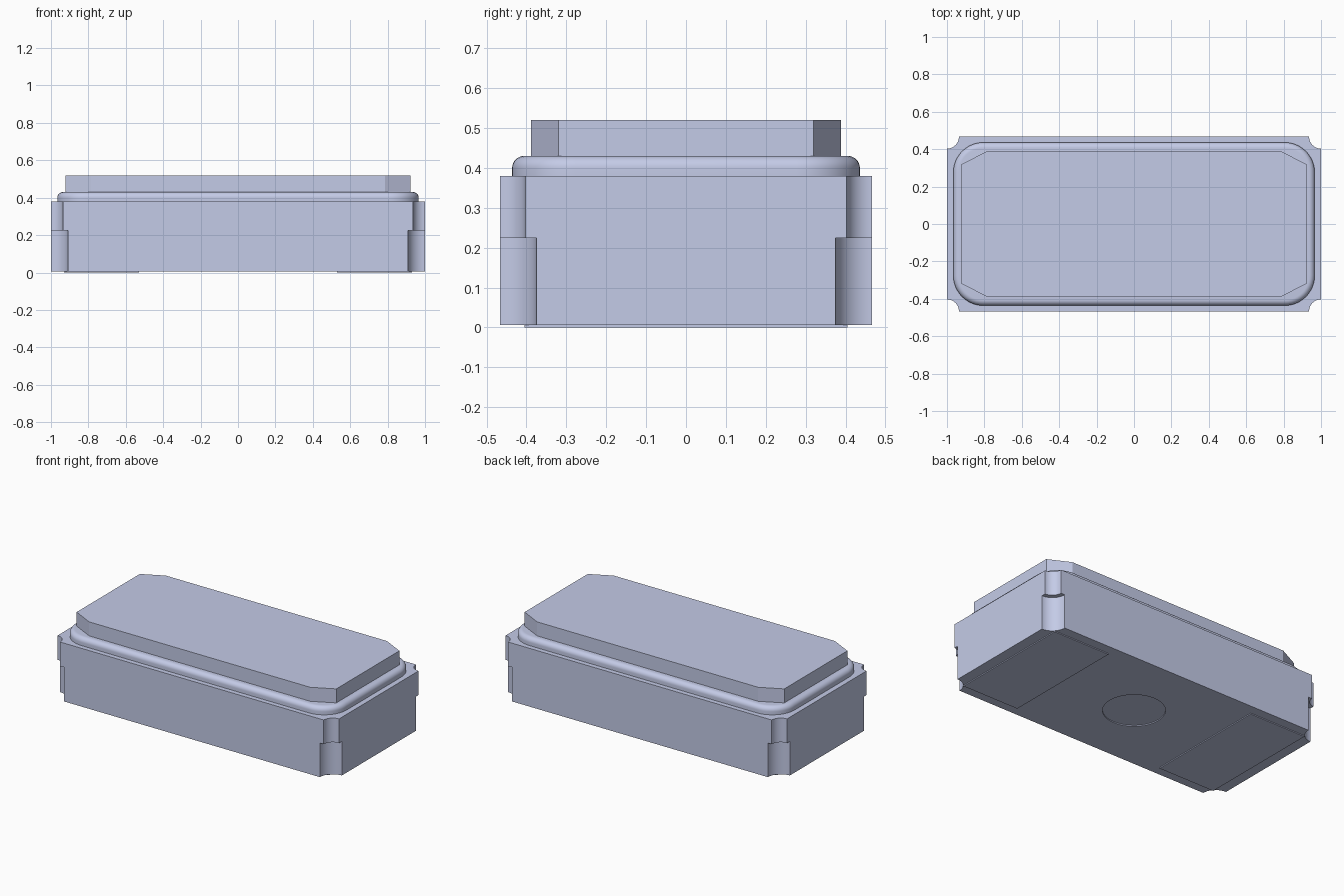
import bpy, bmesh, math

if "Cube" in bpy.data.objects:
    bpy.data.objects.remove(bpy.data.objects["Cube"], do_unlink=True)

COLOUR = (0.591, 0.638, 0.855, 1.0)
mat = bpy.data.materials.new("pale_blue_grey")
mat.use_nodes = True
mat.diffuse_color = COLOUR
mat.node_tree.nodes["Principled BSDF"].inputs["Base Color"].default_value = COLOUR


def prism(name, outline, z0, z1, fillet=0.0):
    """Extrude a counter-clockwise outline from z0 to z1, optionally rounding the top rim."""
    bm = bmesh.new()
    base = bm.faces.new([bm.verts.new((x, y, z0)) for x, y in outline])
    geom = bmesh.ops.extrude_face_region(bm, geom=[base], use_keep_orig=True)["geom"]
    top = [v for v in geom if isinstance(v, bmesh.types.BMVert)]
    bmesh.ops.translate(bm, verts=top, vec=(0, 0, z1 - z0))
    bmesh.ops.recalc_face_normals(bm, faces=bm.faces)
    if fillet:
        rim = [e for e in bm.edges if all(abs(v.co.z - z1) < 1e-6 for v in e.verts)]
        bmesh.ops.bevel(bm, geom=rim, offset=fillet, segments=8, profile=0.5, affect='EDGES')
    mesh = bpy.data.meshes.new(name)
    bm.to_mesh(mesh)
    bm.free()
    mesh.materials.append(mat)
    obj = bpy.data.objects.new(name, mesh)
    bpy.context.collection.objects.link(obj)
    return obj


def rectangle(x0, x1, y):
    return [(x0, -y), (x1, -y), (x1, y), (x0, y)]


def circle(cx, cy, r, n=64):
    return [(cx + r * math.cos(2 * math.pi * i / n), cy + r * math.sin(2 * math.pi * i / n))
            for i in range(n)]


def rounded_rectangle(hx, hy, r, n=12):
    pts = []
    for k, (sx, sy) in enumerate([(1, 1), (-1, 1), (-1, -1), (1, -1)]):
        for i in range(n + 1):
            a = math.pi / 2 * (k + i / n)
            pts.append((sx * (hx - r) + r * math.cos(a), sy * (hy - r) + r * math.sin(a)))
    return pts


def activate(obj):
    bpy.ops.object.select_all(action='DESELECT')
    obj.select_set(True)
    bpy.context.view_layer.objects.active = obj


def cut(obj, outline, z0, z1):
    """Subtract a prism and discard the cutter."""
    cutter = prism("cutter", outline, z0, z1)
    cutter.hide_render = True
    mod = obj.modifiers.new("cut", 'BOOLEAN')
    mod.operation, mod.solver, mod.object = 'DIFFERENCE', 'EXACT', cutter
    activate(obj)
    bpy.ops.object.modifier_apply(modifier=mod.name)
    bpy.data.objects.remove(cutter, do_unlink=True)


HX, HY = 1.0, 0.467
BASE, LEDGE, BODY_TOP, RING_TOP, LID_TOP = 0.006, 0.225, 0.38, 0.43, 0.52

# Body with stepped round corner notches and a shallow round recess underneath
body = prism("body", rectangle(-HX, HX, HY), BASE, BODY_TOP)
for sx in (-1, 1):
    for sy in (-1, 1):
        cut(body, circle(sx * HX, sy * HY, 0.064), -0.1, 0.6)
        cut(body, circle(sx * HX, sy * HY, 0.092), -0.1, LEDGE)
cut(body, circle(0, 0, 0.18), -0.1, BASE + 0.006)

# Seal ring with a rounded top rim
seal_ring = prism("seal_ring", rounded_rectangle(0.966, 0.436, 0.16),
                  BODY_TOP, RING_TOP, fillet=0.03)

# Lid with clipped corners
lx, ly, ix, iy = 0.922, 0.389, 0.785, 0.32
prism("lid", [(-ix, -ly), (ix, -ly), (lx, -iy), (lx, iy),
              (ix, ly), (-ix, ly), (-lx, iy), (-lx, -iy)], RING_TOP, LID_TOP)

# Contact pads underneath
prism("left_pad", rectangle(0.53, 0.93, 0.405), 0, BASE)
prism("right_pad", rectangle(-0.93, -0.53, 0.405), 0, BASE)

# Smooth the round surfaces, keep edges sharp
for obj in (body, seal_ring):
    activate(obj)
    bpy.ops.object.shade_smooth_by_angle(angle=math.radians(30))
